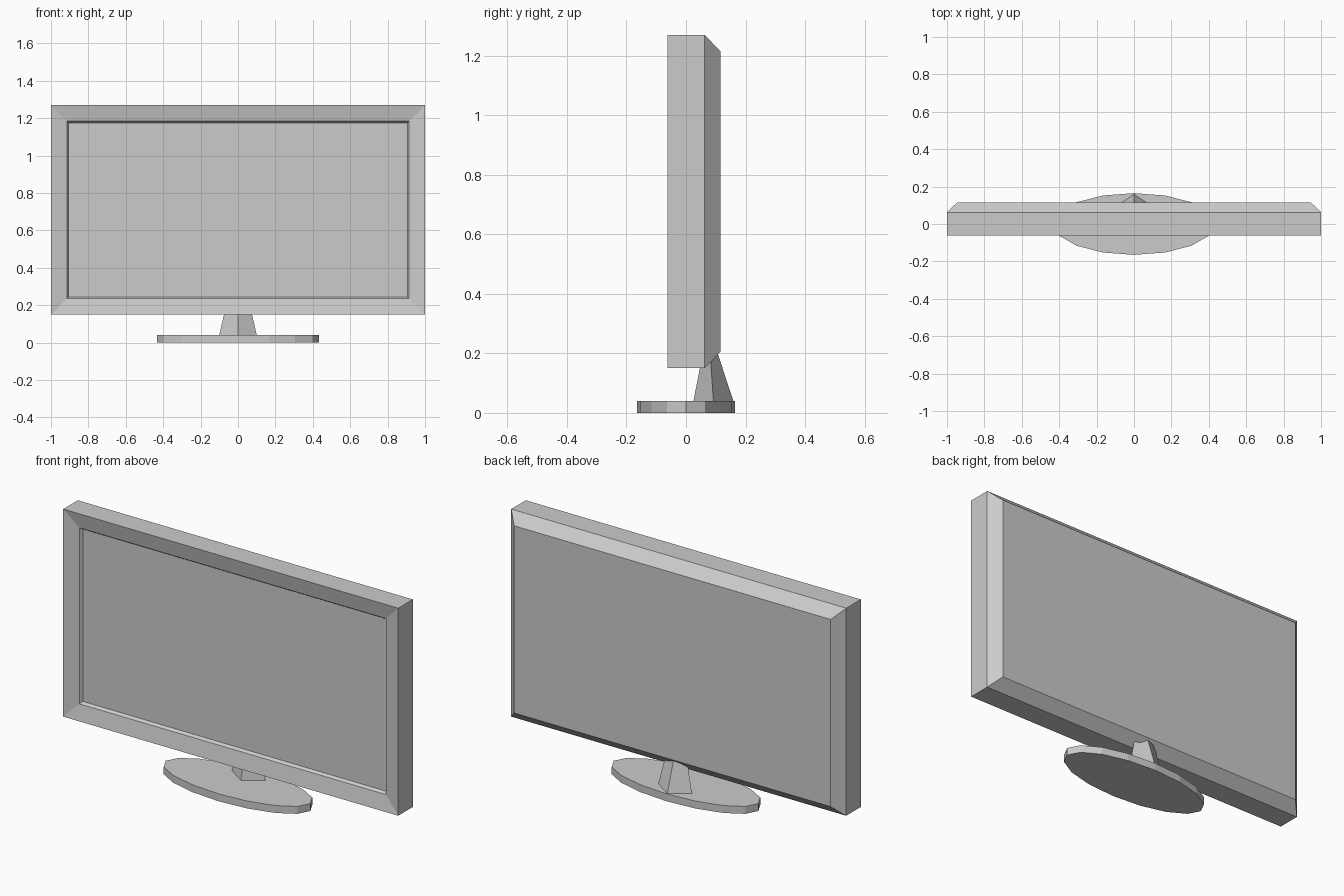
import bpy
import bmesh
from math import cos, sin, tau

cube = bpy.data.objects.get("Cube")
if cube:
    bpy.data.objects.remove(cube, do_unlink=True)

grey = bpy.data.materials.new("plain_grey")
grey.use_nodes = True
colour = (0.6, 0.6, 0.6, 1)
grey.diffuse_color = colour
grey.node_tree.nodes["Principled BSDF"].inputs["Base Color"].default_value = colour


def loft(name, rings):
    """Join rings of points into a closed, flat-shaded solid."""
    bm = bmesh.new()
    loops = [[bm.verts.new(p) for p in ring] for ring in rings]
    n = len(loops[0])
    for a, b in zip(loops, loops[1:]):
        for i in range(n):
            j = (i + 1) % n
            bm.faces.new((a[i], a[j], b[j], b[i]))
    bm.faces.new(loops[0][::-1])
    bm.faces.new(loops[-1])
    bmesh.ops.recalc_face_normals(bm, faces=bm.faces)
    mesh = bpy.data.meshes.new(name)
    bm.to_mesh(mesh)
    bm.free()
    mesh.materials.append(grey)
    obj = bpy.data.objects.new(name, mesh)
    bpy.context.collection.objects.link(obj)
    return obj


def panel_ring(inset, y):
    """Upright rectangle, inset from the outline of the housing."""
    x, low, high = 1 - inset, 0.15 + inset, 1.27 - inset
    return [(-x, y, low), (x, y, low), (x, y, high), (-x, y, high)]


def oval_ring(rx, ry, z, sides, y=0):
    return [(rx * cos(tau * i / sides), y + ry * sin(tau * i / sides), z)
            for i in range(sides)]


# Housing: recessed screen, stepped lip, sloping bezel, sides, bevelled back
loft("screen_housing", [
    panel_ring(0.095, -0.03),
    panel_ring(0.085, -0.045),
    panel_ring(0, -0.062),
    panel_ring(0, 0.062),
    panel_ring(0.055, 0.116),
])

# Oval foot
loft("stand_base", [oval_ring(0.432, 0.165, z, 16) for z in (0, 0.04)])

# Tapered four-sided neck, its top buried in the housing
loft("stand_neck", [
    oval_ring(0.1, 0.067, 0.04, 4, 0.092),
    oval_ring(0.053, 0.012, 0.25, 4, 0.078),
])
